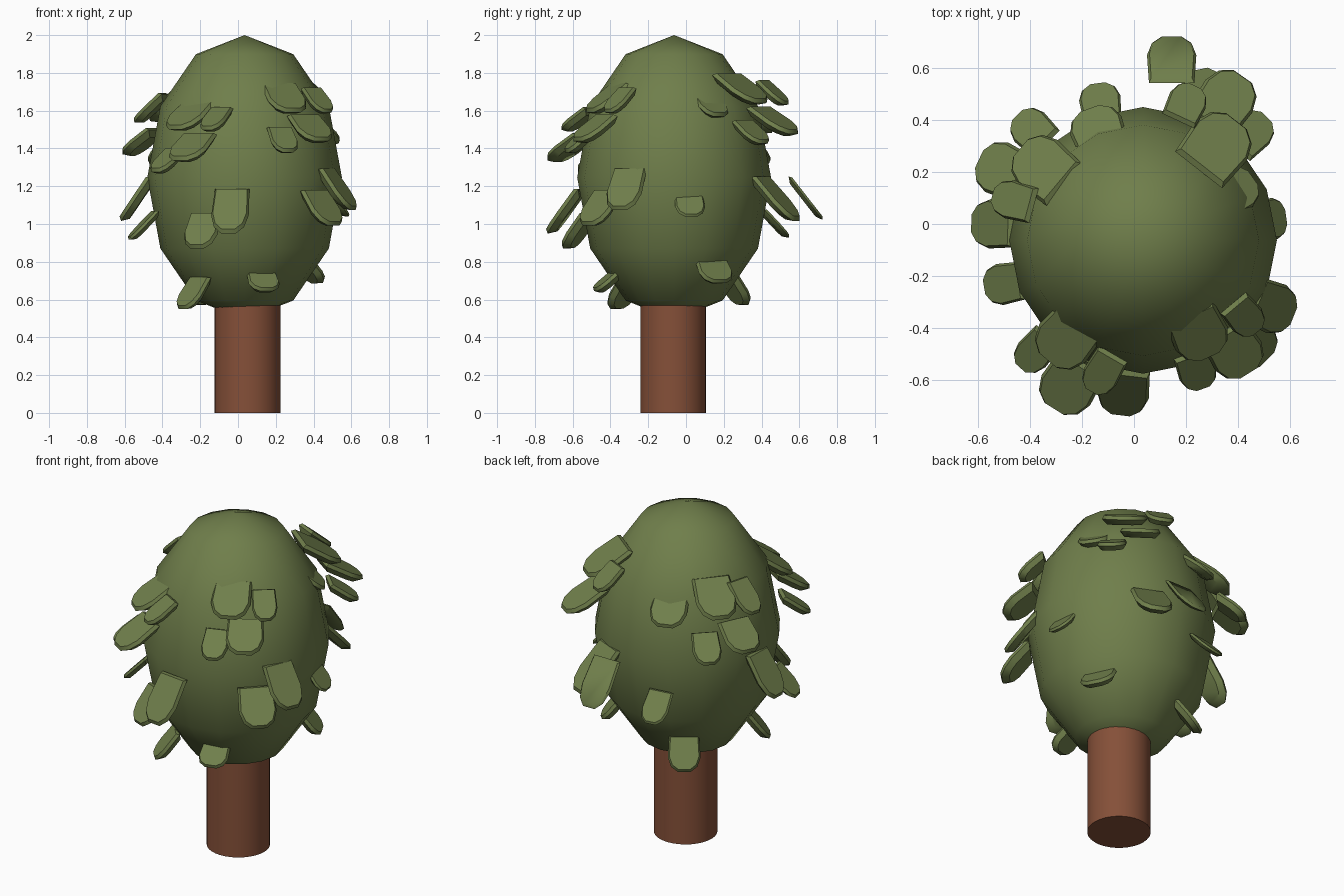
import bpy, bmesh, math
from mathutils import Matrix, Vector

if "Cube" in bpy.data.objects:
    bpy.data.objects.remove(bpy.data.objects["Cube"])


def material(name, rgb):
    m = bpy.data.materials.new(name)
    m.diffuse_color = (*rgb, 1)
    m.use_nodes = True
    m.node_tree.nodes["Principled BSDF"].inputs["Base Color"].default_value = m.diffuse_color
    return m


GREEN = material("leaf green", (0.16, 0.21, 0.07))
BROWN = material("bark brown", (0.235, 0.08, 0.04))


def finish(obj, name, mat, angle):
    obj.name = name
    obj.data.materials.append(mat)
    bpy.ops.object.select_all(action='DESELECT')
    obj.select_set(True)
    bpy.context.view_layer.objects.active = obj
    bpy.ops.object.shade_smooth_by_angle(angle=math.radians(angle))


# Trunk
bpy.ops.mesh.primitive_cylinder_add(vertices=32, radius=0.174, depth=0.62,
                                    location=(0.05, -0.068, 0.31))
finish(bpy.context.object, "trunk", BROWN, 30)

# Egg-shaped crown
bpy.ops.mesh.primitive_uv_sphere_add(segments=16, ring_count=6, radius=1,
                                     location=(0.035, -0.063, 1.247))
crown = bpy.context.object
crown.scale = (0.515, 0.513, 0.753)
bpy.ops.object.transform_apply(location=False, rotation=False, scale=True)
finish(crown, "crown", GREEN, 80)

# Leaf tongue: square upper edge, clipped round lower edge
OUTLINE = [(-.46, .5), (.46, .5), (.5, -.1), (.4, -.36), (.2, -.5),
           (-.2, -.5), (-.4, -.36), (-.5, -.1)]


def leaf(x, y, z, az, slope, w=0.2, l=0.26, t=0.05):
    """Plate hanging outward (az) and down (slope), centred on x, y, z."""
    a, s = math.radians(az), math.radians(slope)
    d, up = Vector((math.cos(a), math.sin(a), 0)), Vector((0, 0, 1))
    side = Vector((-math.sin(a), math.cos(a), 0))
    back = up * math.sin(s) - d * math.cos(s)
    n = d * math.sin(s) + up * math.cos(s)
    frame = Matrix((side, back, n)).transposed()
    bm = bmesh.new()
    rings = []
    for k, h in ((0.9, 0.5), (1.0, 0.1), (0.76, -0.5)):
        rings.append([bm.verts.new(frame @ Vector((px * w * k, py * l * k, h * t)))
                      for px, py in OUTLINE])
    bm.faces.new(rings[0])
    bm.faces.new(rings[-1][::-1])
    for r0, r1 in zip(rings, rings[1:]):
        for i in range(8):
            j = (i + 1) % 8
            bm.faces.new((r0[i], r1[i], r1[j], r0[j]))
    bmesh.ops.recalc_face_normals(bm, faces=bm.faces)
    me = bpy.data.meshes.new("leaf")
    bm.to_mesh(me)
    bm.free()
    ob = bpy.data.objects.new("leaf", me)
    ob.location = (x, y, z)
    bpy.context.collection.objects.link(ob)
    finish(ob, "leaf", GREEN, 45)


# Upper front left clump
leaf(-.26, -.44, 1.57, -130, 34, .23, .26)
leaf(-.12, -.57, 1.55, -120, 34, .14, .2, .045)
leaf(-.25, -.62, 1.40, -122, 33, .22, .25)
leaf(-.38, -.49, 1.33, -132, 36, .14, .2, .045)
# Upper front right clump
leaf(.25, -.42, 1.66, -65, 38, .22, .24)
leaf(.425, -.355, 1.65, -50, 42, .14, .19, .045)
leaf(.39, -.49, 1.50, -58, 35, .21, .23)
leaf(.24, -.56, 1.44, -70, 42, .15, .19, .045)
# Upper back right clump
leaf(.32, .30, 1.71, 52, 32, .25, .28)
leaf(.20, .46, 1.69, 65, 40, .15, .19, .045)
leaf(.35, .47, 1.54, 55, 30, .22, .27)
leaf(.45, .35, 1.48, 45, 35, .16, .2, .045)
leaf(.39, .13, 1.63, 35, 40, .18, .2, .045)
# Upper back left clump
leaf(-.35, .22, 1.62, 140, 36, .23, .27)
leaf(-.46, .09, 1.61, 165, 43, .15, .22, .045)
leaf(-.51, .21, 1.43, 155, 36, .21, .22)
leaf(-.39, .36, 1.38, 135, 40, .16, .2, .045)
leaf(-.14, .36, 1.55, 110, 40, .21, .22, .045)
# Middle band
leaf(.145, .63, 1.135, 90, 52, .19, .29, .03)
leaf(.27, .48, 1.13, 66, 47, .21, .32)
leaf(-.13, .47, 1.00, 98, 47, .16, .2, .03)
leaf(.53, .02, 1.10, 8, 52, .16, .16, .03)
leaf(.53, -.32, 1.18, -22, 54, .2, .27)
leaf(.45, -.46, 1.08, -45, 50, .21, .24)
leaf(-.04, -.64, 1.065, -97, 54, .2, .29)
leaf(-.19, -.57, .96, -112, 54, .19, .23)
leaf(-.50, -.23, .99, -170, 46, .16, .21, .035)
leaf(-.535, 0, 1.13, 178, 56, .19, .28, .05)
# Low leaves
leaf(-.24, -.33, .63, -140, 52, .17, .21, .045)
leaf(.135, -.42, .69, -75, 40, .17, .15, .045)
leaf(.38, .15, .75, 28, 50, .2, .17, .045)
leaf(-.17, .26, .65, 125, 55, .18, .2, .045)
